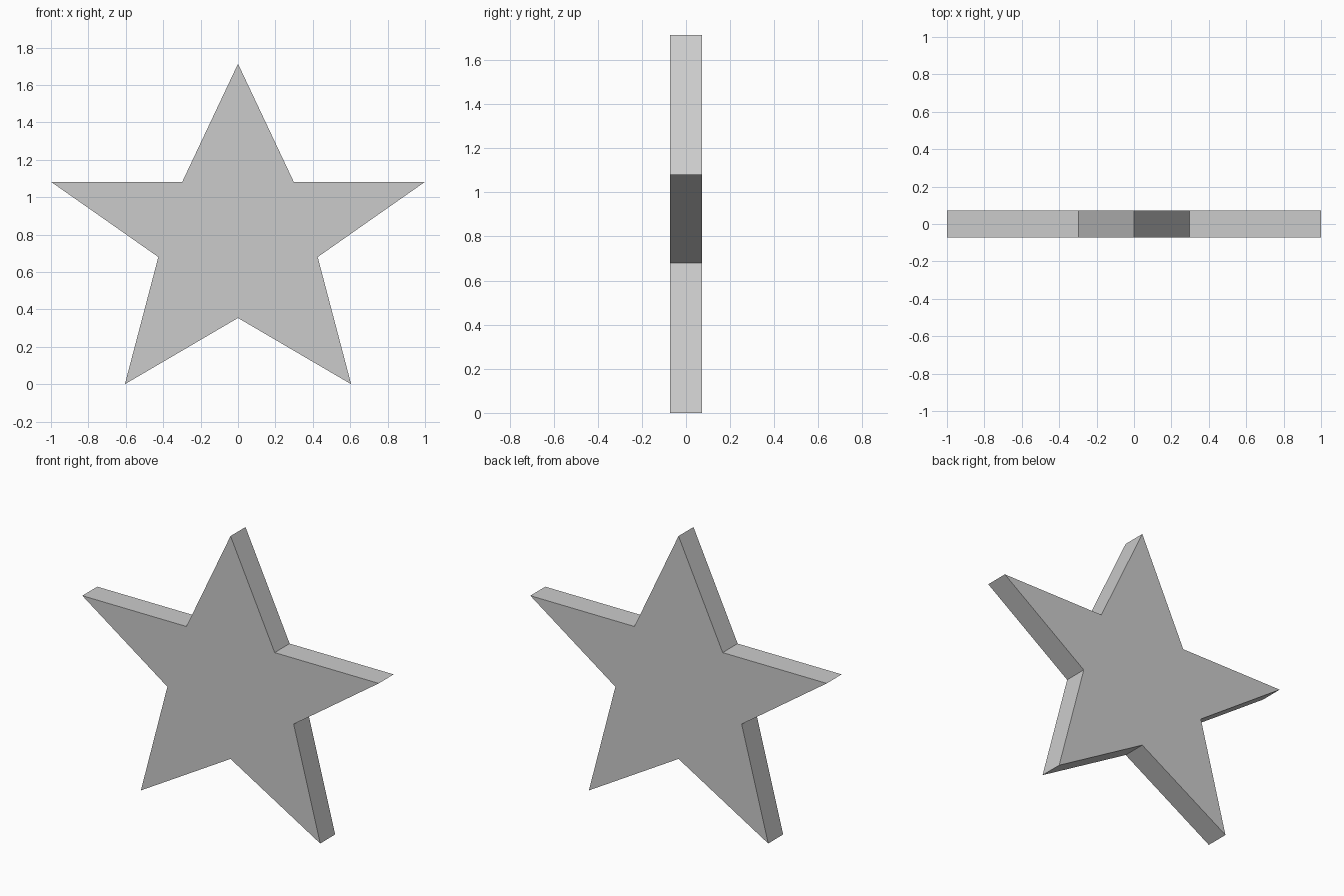
import bpy, bmesh

if "Cube" in bpy.data.objects:
    bpy.data.objects.remove(bpy.data.objects["Cube"])

HALF_DEPTH = 0.072

# Right half of the star outline (x, z), from top tip to bottom notch
half = [(0, 1.713), (0.298, 1.082), (1.0, 1.082), (0.426, 0.68), (0.605, 0), (0, 0.354)]
outline = half + [(-x, z) for x, z in reversed(half[1:-1])]

# Star: front face extruded straight back
bm = bmesh.new()
front = bm.faces.new([bm.verts.new((x, -HALF_DEPTH, z)) for x, z in outline])
ext = bmesh.ops.extrude_face_region(bm, geom=[front], use_keep_orig=True)
back = [g for g in ext["geom"] if isinstance(g, bmesh.types.BMVert)]
bmesh.ops.translate(bm, verts=back, vec=(0, 2 * HALF_DEPTH, 0))
bmesh.ops.recalc_face_normals(bm, faces=bm.faces)

mesh = bpy.data.meshes.new("star")
bm.to_mesh(mesh)
bm.free()
bpy.context.collection.objects.link(bpy.data.objects.new("star", mesh))
